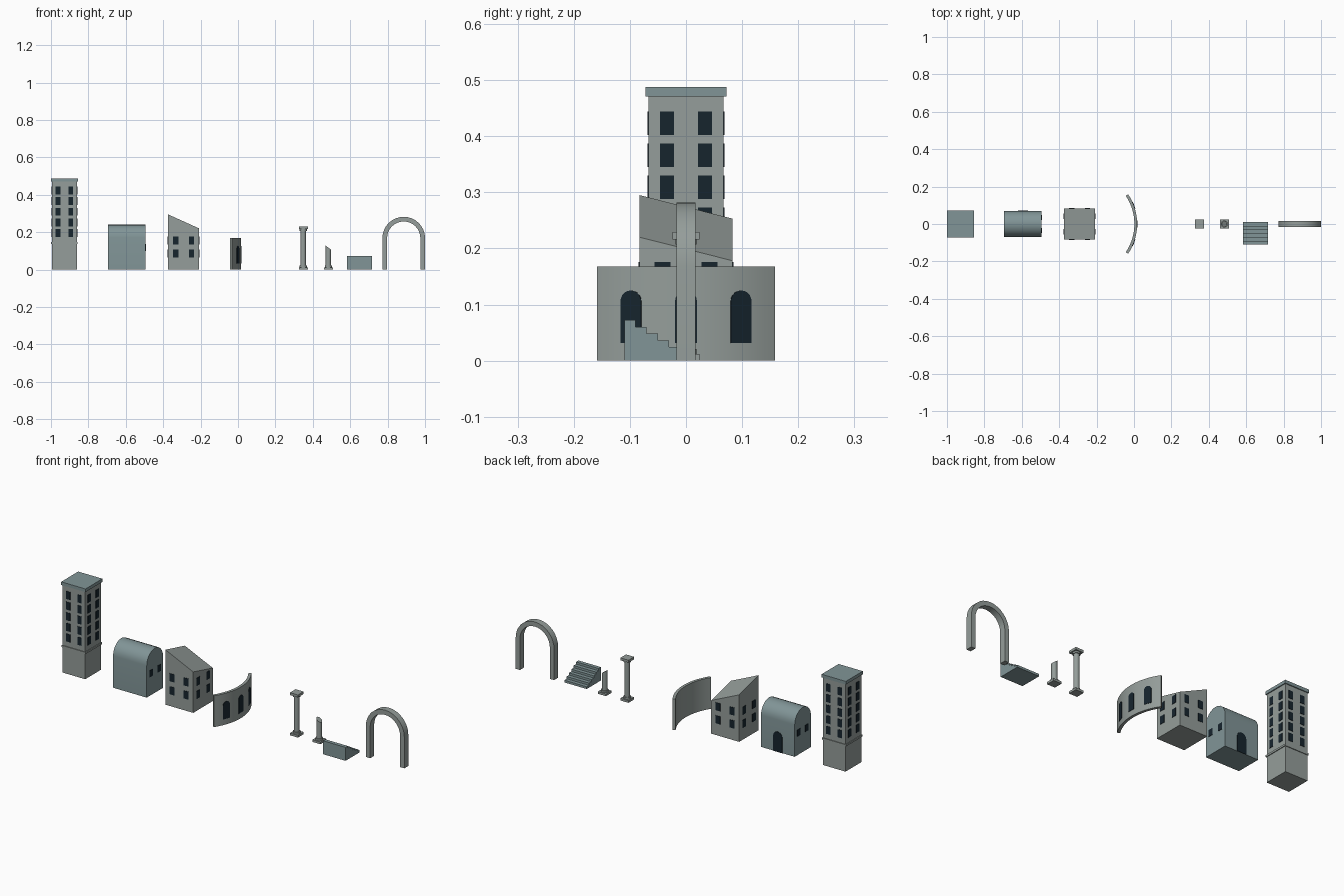
import bpy, bmesh, math
from mathutils import Matrix, Vector

if "Cube" in bpy.data.objects:
    bpy.data.objects.remove(bpy.data.objects["Cube"])


def material(name, rgb):
    m = bpy.data.materials.new(name)
    m.diffuse_color = (*rgb, 1)
    m.use_nodes = True
    m.node_tree.nodes["Principled BSDF"].inputs["Base Color"].default_value = m.diffuse_color
    return m


STONE = material("stone", (0.30, 0.34, 0.325))
SLATE = material("slate", (0.22, 0.30, 0.31))
DARK = material("dark_opening", (0.008, 0.018, 0.027))


def finish(name, bm, mat, smooth=False):
    bmesh.ops.recalc_face_normals(bm, faces=bm.faces)
    me = bpy.data.meshes.new(name)
    bm.to_mesh(me)
    bm.free()
    me.materials.append(mat)
    ob = bpy.data.objects.new(name, me)
    bpy.context.collection.objects.link(ob)
    if smooth:
        bpy.ops.object.select_all(action='DESELECT')
        bpy.context.view_layer.objects.active = ob
        ob.select_set(True)
        bpy.ops.object.shade_smooth_by_angle(angle=math.radians(35))
    return ob


def box(name, cx, cy, z0, z1, sx, sy, mat=STONE):
    bm = bmesh.new()
    bmesh.ops.create_cube(bm, size=1, matrix=Matrix.Translation((cx, cy, (z0 + z1) / 2))
                          @ Matrix.Diagonal((sx, sy, z1 - z0, 1)))
    return finish(name, bm, mat)


def cylinder(name, cx, z0, z1, r, tilt=0.0):
    bm = bmesh.new()
    bmesh.ops.create_cone(bm, cap_ends=True, segments=16, radius1=r, radius2=r, depth=z1 - z0,
                          matrix=Matrix.Translation((cx, 0, (z0 + z1) / 2)))
    for v in bm.verts:
        if v.co.z > (z0 + z1) / 2:
            v.co.z -= (v.co.x - cx) * tilt
    return finish(name, bm, STONE, True)


def extrude(name, points, vec, mat, smooth=False):
    bm = bmesh.new()
    f = bm.faces.new([bm.verts.new(p) for p in points])
    ext = bmesh.ops.extrude_face_region(bm, geom=[f])
    bmesh.ops.translate(bm, vec=vec, verts=[g for g in ext["geom"] if isinstance(g, bmesh.types.BMVert)])
    return finish(name, bm, mat, smooth)


def opening(name, base, angle, w, h, arched=False):
    """Dark panel whose bottom centre is base, facing outward at angle about z."""
    n = Vector((math.cos(angle), math.sin(angle), 0))
    u = Vector((-n.y, n.x, 0))
    r = w / 2
    if arched:
        prof = [(-r, 0), (r, 0)] + [(r * math.cos(math.pi * i / 10), h - r + r * math.sin(math.pi * i / 10))
                                    for i in range(11)]
    else:
        prof = [(-r, 0), (r, 0), (r, h), (-r, h)]
    pts = [Vector(base) - n * 0.002 + u * a + Vector((0, 0, b)) for a, b in prof]
    return extrude(name, pts, n * 0.004, DARK)


def windows(name, cx, hx, hy, offset, w, h, bottoms, sides=(0, 1, 2, 3)):
    for s in sides:
        a = s * math.pi / 2
        n, u = Vector((math.cos(a), math.sin(a), 0)), Vector((-math.sin(a), math.cos(a), 0))
        d = hx if s % 2 == 0 else hy
        for z in bottoms:
            for k in (-1, 1):
                opening(name, Vector((cx, 0, z)) + n * d + u * k * offset, a, w, h)


# Tower
TX = -0.928
box("tower_body", TX, 0, 0, 0.475, 0.134, 0.134)
box("tower_ledge", TX, 0, 0.137, 0.147, 0.142, 0.142)
box("tower_cap", TX, 0, 0.471, 0.488, 0.144, 0.144, SLATE)
windows("tower_window", TX, 0.067, 0.067, 0.034, 0.025, 0.042, [0.174 + 0.057 * i for i in range(5)])

# Barrel-roofed house
HX, HY, SPRING = 0.1, 0.069, 0.171
prof = [(-HY, 0), (HY, 0)] + [(HY * math.cos(math.pi * i / 12), SPRING + HY * math.sin(math.pi * i / 12))
                              for i in range(13)]
extrude("barrel_house", [(-0.594 - HX, y, z) for y, z in prof], (2 * HX, 0, 0), SLATE, True)
windows("barrel_house_window", -0.594, HX, HY, 0.034, 0.027, 0.036, [0.1], (0, 2))
opening("barrel_house_door", (-0.594, HY, 0), math.pi / 2, 0.054, 0.108, True)

# House with a roof sloping in both directions
SX, SH = -0.291, 0.083
house = box("slant_house", SX, 0, 0, 0.2, 2 * SH, 2 * SH)
for v in house.data.vertices:
    if v.co.z > 0.1:
        v.co.z = 0.2365 - 0.0375 * (v.co.x - SX) / SH - 0.021 * v.co.y / SH
windows("slant_house_window", SX, SH, SH, 0.042, 0.028, 0.042, [0.064, 0.134])

# Curved wall with arched openings
R, T, WX = 0.285, 0.015, 0.017 - 0.285
HALF = math.asin(0.159 / R)
arc = [HALF * (i / 8 - 1) for i in range(17)]
pts = [(WX + R * math.cos(a), R * math.sin(a), 0) for a in arc]
pts += [(WX + (R - T) * math.cos(a), (R - T) * math.sin(a), 0) for a in reversed(arc)]
extrude("curved_wall", pts, (0, 0, 0.168), STONE, True)
for y in (-0.098, 0, 0.098):
    a0 = math.asin(y / R)
    panel = opening("curved_wall_opening", (0, 0, 0.031), 0, 0.039, 0.094, True)
    bm = bmesh.new()
    bm.from_mesh(panel.data)
    # Bend the panel so it follows the wall face
    for v in bm.verts:
        a, r = a0 + v.co.y / R, R + v.co.x
        v.co.x, v.co.y = WX + r * math.cos(a), r * math.sin(a)
    bm.to_mesh(panel.data)
    bm.free()

# Whole column
box("column_plinth", 0.349, 0, 0, 0.012, 0.048, 0.048)
cylinder("column_base_ring", 0.349, 0.012, 0.021, 0.019)
cylinder("column_shaft", 0.349, 0.02, 0.21, 0.0145)
cylinder("column_top_ring", 0.349, 0.207, 0.217, 0.019)
box("column_capital", 0.349, 0, 0.216, 0.229, 0.048, 0.048)

# Broken column
box("broken_column_plinth", 0.483, 0, 0, 0.012, 0.048, 0.048)
cylinder("broken_column_base_ring", 0.483, 0.012, 0.021, 0.019)
cylinder("broken_column_shaft", 0.483, 0.02, 0.117, 0.0145, 0.75)

# Steps descending towards the back
prof = [(-0.11, 0)]
for i in range(6):
    z = 0.072 - 0.012 * i
    prof += [(-0.11 + 0.02 * i, z), (-0.09 + 0.02 * i, z)]
prof.append((0.01, 0))
extrude("steps", [(0.583, y, z) for y, z in prof], (0.133, 0, 0), SLATE)

# Free-standing arch
AX, RO, RI, AZ = 0.886, 0.114, 0.089, 0.168
N = 16
outer = [(AX + RO * math.cos(math.pi * i / N), AZ + RO * math.sin(math.pi * i / N)) for i in range(N + 1)]
inner = [(AX + RI * math.cos(math.pi * i / N), AZ + RI * math.sin(math.pi * i / N)) for i in range(N, -1, -1)]
prof = [(AX + RO, 0)] + outer + [(AX - RO, 0), (AX - RI, 0)] + inner + [(AX + RI, 0)]
extrude("arch", [(x, -0.017, z) for x, z in prof], (0, 0.034, 0), STONE, True)
